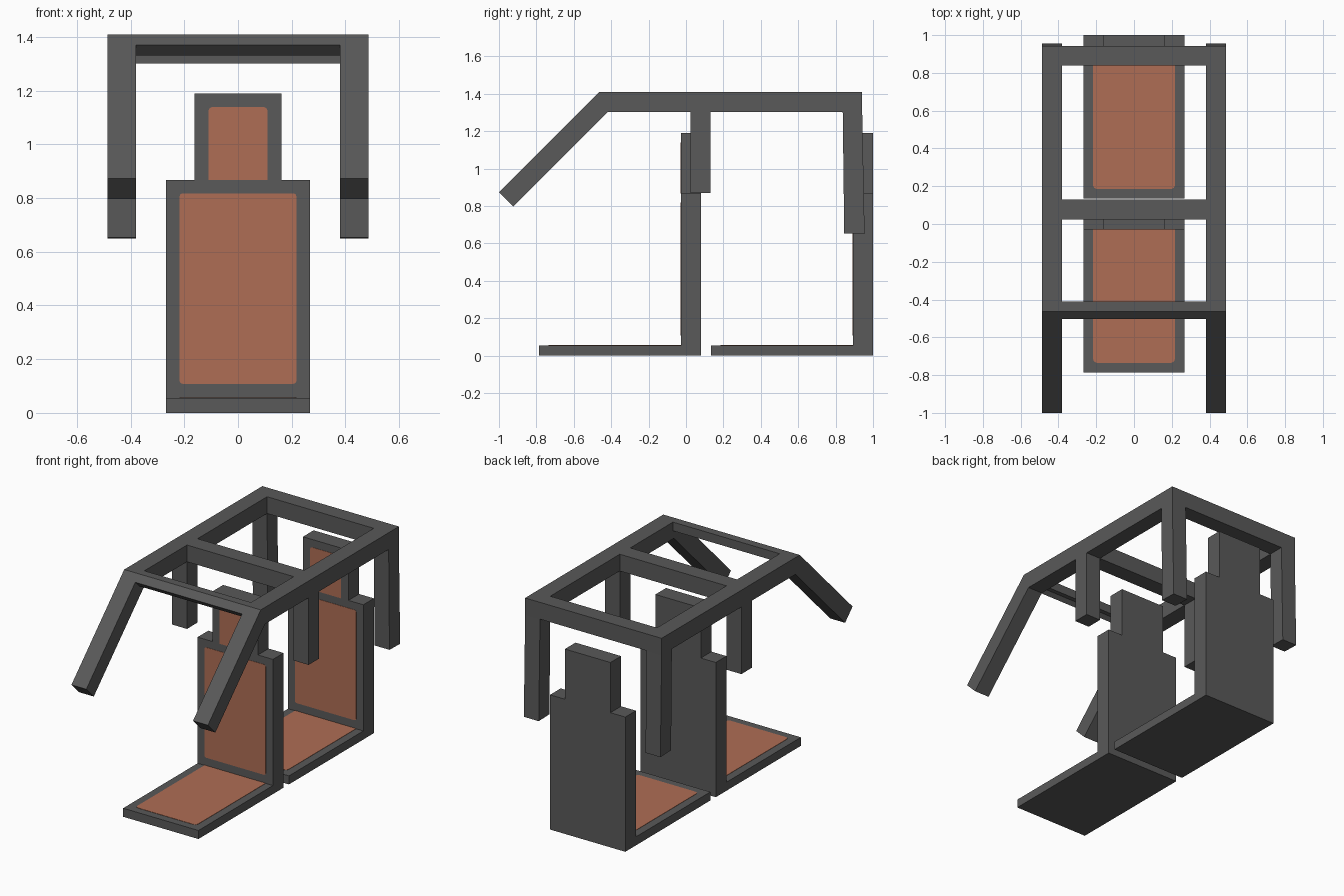
import bpy
import bmesh

cube = bpy.data.objects.get("Cube")
if cube:
    bpy.data.objects.remove(cube, do_unlink=True)


def material(name, rgb):
    mat = bpy.data.materials.new(name)
    mat.use_nodes = True
    color = (*rgb, 1)
    mat.diffuse_color = color
    bsdf = next(n for n in mat.node_tree.nodes if n.type == "BSDF_PRINCIPLED")
    bsdf.inputs["Base Color"].default_value = color
    return mat


GREY = material("dark grey", (0.1, 0.1, 0.1))
ORANGE = material("burnt orange", (0.43, 0.155, 0.09))


def prism(name, points, low, high, axis, mat):
    """Extrude a flat outline along an axis; points use the other two axes in order."""
    bm = bmesh.new()

    def place(p, d):
        co = list(p)
        co.insert("xyz".index(axis), d)
        return bm.verts.new(co)

    a = [place(p, low) for p in points]
    b = [place(p, high) for p in points]
    bm.faces.new(a)
    bm.faces.new(b)
    for i in range(len(a)):
        j = (i + 1) % len(a)
        bm.faces.new((a[i], a[j], b[j], b[i]))
    bmesh.ops.recalc_face_normals(bm, faces=bm.faces)
    mesh = bpy.data.meshes.new(name)
    bm.to_mesh(mesh)
    bm.free()
    mesh.materials.append(mat)
    obj = bpy.data.objects.new(name, mesh)
    bpy.context.collection.objects.link(obj)
    return obj


def box(name, x, y, z, mat=GREY):
    return prism(name, [(x[0], y[0]), (x[1], y[0]), (x[1], y[1]), (x[0], y[1])], *z, "z", mat)


def pad_outline(w, low, high, cut_low=0.0, cut_high=0.0):
    """Rectangle with small clipped corners at either end."""
    pts = []
    for v, c, s in ((low, cut_low, 1), (high, cut_high, -1)):
        if c:
            side = [(-w, v + s * c), (-w + c * 0.3, v + s * c * 0.3), (-w + c, v)]
        else:
            side = [(-w, v)]
        end = side + [(-x, y) for x, y in reversed(side)]
        pts += end if s > 0 else end[::-1]
    return pts


# Two matching seats, one behind the other
W = 0.268
for label, front in (("front", -0.785), ("rear", 0.135)):
    back, rest = front + 0.865, front + 0.757
    box(label + "_seat_base", (-W, W), (front, back), (0, 0.055))
    box(label + "_seat_back", (-W, W), (rest, back), (0.055, 0.867))
    box(label + "_headrest", (-0.162, 0.162), (rest, back), (0.867, 1.19))
    # Thin upholstery panels
    t = 0.002
    prism(label + "_seat_pad", pad_outline(0.217, front + 0.05, rest, cut_low=0.02),
          0.055, 0.055 + t, "z", ORANGE)
    prism(label + "_back_pad", pad_outline(0.218, 0.108, 0.818, 0.012, 0.012),
          rest - t, rest, "y", ORANGE)
    prism(label + "_headrest_pad", pad_outline(0.11, 0.867, 1.14, cut_high=0.015),
          rest - t, rest, "y", ORANGE)

# Side rails with bent front arms, and the posts hanging below them
INNER, OUTER = 0.38, 0.486
rail = [(0.942, 1.41), (-0.463, 1.41), (-1, 0.873), (-0.924, 0.797), (-0.419, 1.302), (0.942, 1.302)]
rear_post = [(0.838, 1.302), (0.942, 1.302), (0.955, 0.65), (0.846, 0.653)]
mid_post = [(0.024, 1.302), (0.131, 1.302), (0.131, 0.87), (0.024, 0.87)]
for side, s in (("left", 1), ("right", -1)):
    for part, outline in (("rail", rail), ("rear_post", rear_post), ("middle_post", mid_post)):
        prism(f"{side}_{part}", outline, s * INNER, s * OUTER, "x", GREY)

# Cross bars of the roof frame
box("rear_cross_bar", (-INNER, INNER), (0.838, 0.942), (1.302, 1.41))
box("middle_cross_bar", (-INNER, INNER), (0.024, 0.131), (1.302, 1.41))
front_bar = [(-0.41, 1.41), (-0.463, 1.41), (-0.502, 1.371), (-0.462, 1.331),
             (-0.439, 1.354), (-0.41, 1.354)]
prism("front_cross_bar", front_bar, -INNER, INNER, "x", GREY)
